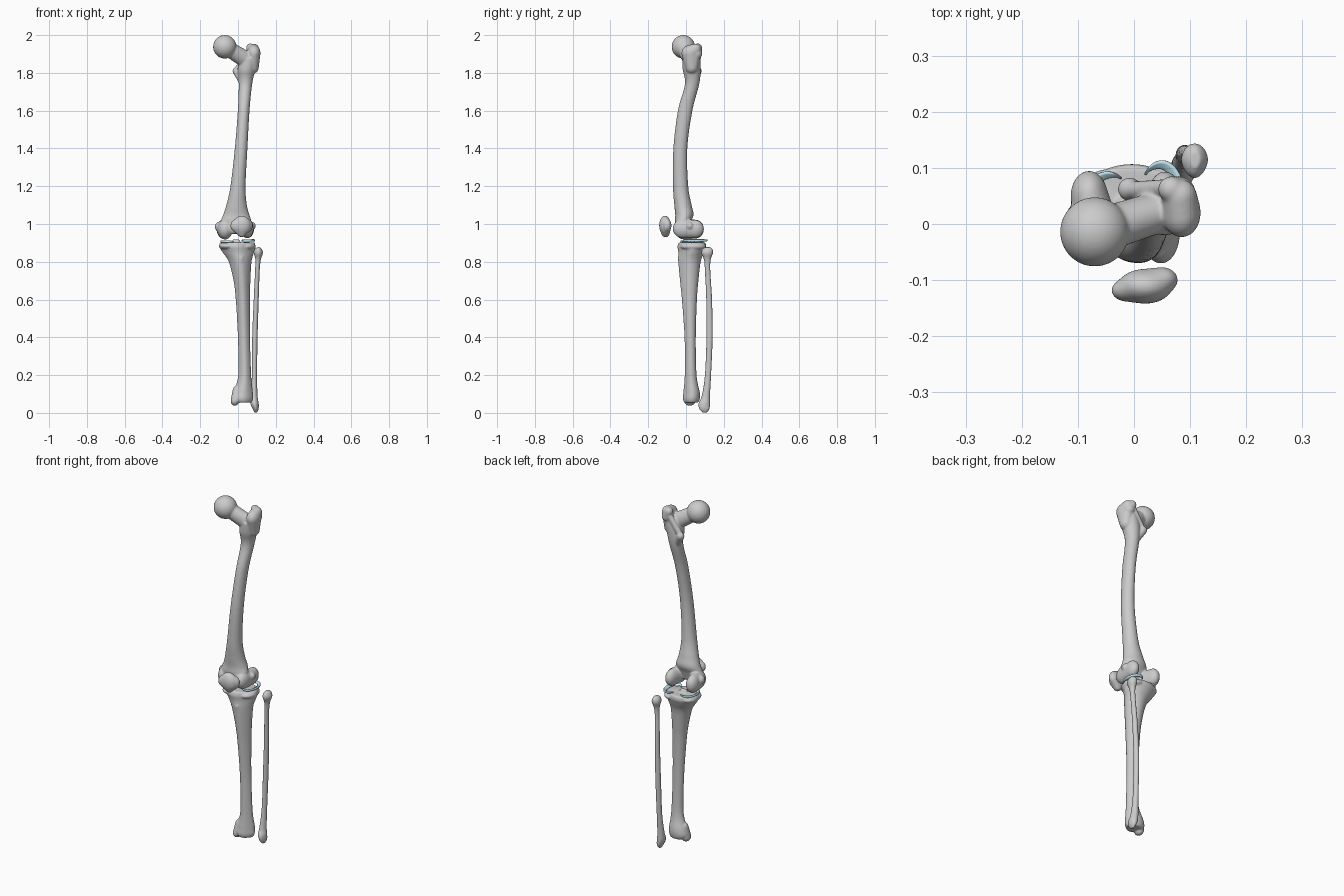
import bpy, bmesh, math
from mathutils import Vector, Matrix


def spline(rows, steps=6):
    """Catmull-Rom interpolation of section rows."""
    out = []
    for i in range(len(rows) - 1):
        p = [Vector(rows[min(max(j, 0), len(rows) - 1)]) for j in range(i - 1, i + 3)]
        for s in range(steps):
            t = s / steps
            out.append(0.5 * (2 * p[1] + (p[2] - p[0]) * t
                              + (2 * p[0] - 5 * p[1] + 4 * p[2] - p[3]) * t * t
                              + (3 * p[1] - p[0] - 3 * p[2] + p[3]) * t ** 3))
    return out + [Vector(rows[-1])]


def shaft(bm, rows, crest=0.0, n=32):
    """Loft of oval sections (z, x_min, x_max, y_min, y_max); crest narrows the front."""
    rings = []
    for z, x0, x1, y0, y1 in spline([r for r in rows]):
        ring = []
        for k in range(n):
            a = math.tau * k / n
            c, s = math.cos(a), math.sin(a)
            w = 1 - crest * max(0, -s)
            ring.append(bm.verts.new(((x0 + x1) / 2 + c * w * (x1 - x0) / 2,
                                      (y0 + y1) / 2 + s * (y1 - y0) / 2, z)))
        rings.append(ring)
    for a, b in zip(rings, rings[1:]):
        for k in range(n):
            bm.faces.new((a[k], a[(k + 1) % n], b[(k + 1) % n], b[k]))
    bm.faces.new(rings[0])
    bm.faces.new(rings[-1][::-1])


def blob(bm, *balls):
    """Convex hull around ellipsoids (centre, radii)."""
    tmp = bmesh.new()
    for c, r in balls:
        r = r if isinstance(r, tuple) else (r, r, r)
        bmesh.ops.create_uvsphere(tmp, u_segments=28, v_segments=18, radius=1,
                                  matrix=Matrix.Translation(c) @ Matrix.Diagonal((*r, 1)))
    if len(balls) > 1:
        res = bmesh.ops.convex_hull(tmp, input=tmp.verts[:])
        junk = {e for e in res["geom_interior"] + res["geom_unused"]
                if isinstance(e, bmesh.types.BMVert)}
        bmesh.ops.delete(tmp, geom=list(junk), context='VERTS')
    me = bpy.data.meshes.new("tmp")
    tmp.to_mesh(me)
    tmp.free()
    bm.from_mesh(me)
    bpy.data.meshes.remove(me)


def finish(name, bm, voxel=0.004, smooth=8):
    """Fuse the overlapping pieces into one smooth surface."""
    bmesh.ops.recalc_face_normals(bm, faces=bm.faces[:])
    me = bpy.data.meshes.new(name)
    bm.to_mesh(me)
    bm.free()
    for p in me.polygons:
        p.use_smooth = True
    ob = bpy.data.objects.new(name, me)
    bpy.context.collection.objects.link(ob)
    if voxel:
        m = ob.modifiers.new("fuse", 'REMESH')
        m.mode, m.voxel_size, m.use_smooth_shade = 'VOXEL', voxel, True
        m = ob.modifiers.new("soften", 'SMOOTH')
        m.factor, m.iterations = 0.5, smooth
    return ob


# Thigh bone: curved shaft
bm = bmesh.new()
shaft(bm, [(0.96, -0.065, 0.05, -0.05, 0.01), (1.01, -0.09, 0.07, -0.058, 0.025),
           (1.05, -0.078, 0.06, -0.057, 0.04), (1.1, -0.062, 0.047, -0.062, 0.03),
           (1.2, -0.04, 0.04, -0.069, 0.012), (1.4, -0.017, 0.05, -0.067, 0.007),
           (1.6, -0.001, 0.061, -0.043, 0.034), (1.74, 0.004, 0.075, -0.006, 0.07),
           (1.82, -0.002, 0.093, -0.018, 0.078), (1.88, 0.01, 0.105, -0.02, 0.075)])
# head and neck
blob(bm, ((-0.07, -0.014, 1.938), 0.062))
blob(bm, ((-0.055, -0.01, 1.93), 0.04), ((0.045, 0.022, 1.868), (0.045, 0.036, 0.046)))
# greater and lesser trochanters with the crest between
blob(bm, ((0.085, 0.02, 1.905), (0.034, 0.044, 0.042)), ((0.075, 0.03, 1.83), 0.035),
     ((0.082, 0.05, 1.925), 0.03))
blob(bm, ((0.066, 0.062, 1.933), 0.023), ((0.08, 0.055, 1.9), 0.03))
blob(bm, ((-0.008, 0.062, 1.81), 0.021), ((0.02, 0.045, 1.76), 0.02))
blob(bm, ((-0.003, 0.06, 1.82), 0.016), ((0.066, 0.065, 1.92), 0.016))
# condyles: front roll and rear roll each side, plus epicondyle bumps
blob(bm, ((-0.068, -0.008, 0.972), (0.04, 0.052, 0.054)),
     ((-0.08, 0.05, 0.973), (0.033, 0.045, 0.05)))
blob(bm, ((0.048, -0.015, 0.975), (0.034, 0.056, 0.05)),
     ((0.055, 0.05, 0.974), (0.03, 0.044, 0.047)))
blob(bm, ((-0.095, 0.01, 0.985), 0.028))
blob(bm, ((0.073, 0.02, 0.99), 0.021))
blob(bm, ((-0.03, -0.036, 0.985), (0.03, 0.022, 0.04)),
     ((0.03, -0.036, 0.985), (0.03, 0.024, 0.04)))
finish("thigh_bone", bm)

# Shin bone: shaft with a front crest
bm = bmesh.new()
shaft(bm, [(0.055, -0.02, 0.072, -0.01, 0.066), (0.075, -0.034, 0.08, -0.017, 0.073),
           (0.11, -0.026, 0.079, -0.014, 0.073), (0.2, 0.001, 0.07, -0.007, 0.056),
           (0.4, -0.001, 0.064, -0.008, 0.052), (0.6, -0.012, 0.064, -0.022, 0.058),
           (0.7, -0.024, 0.066, -0.032, 0.066), (0.8, -0.049, 0.072, -0.041, 0.078),
           (0.85, -0.082, 0.085, -0.041, 0.096), (0.88, -0.1, 0.092, -0.045, 0.107),
           (0.902, -0.096, 0.09, -0.038, 0.103)], crest=0.3)
# plateau rims
blob(bm, ((-0.052, 0.03, 0.883), (0.049, 0.068, 0.022)))
blob(bm, ((0.046, 0.038, 0.881), (0.048, 0.068, 0.024)))
# tuberosity, spine and inner ankle
blob(bm, ((0.015, -0.026, 0.82), 0.018), ((0.018, -0.015, 0.75), 0.017))
blob(bm, ((-0.02, 0.035, 0.908), 0.012), ((0.0, 0.035, 0.908), 0.012))
blob(bm, ((-0.017, 0.02, 0.063), (0.022, 0.03, 0.026)),
     ((-0.004, 0.025, 0.12), 0.024))
finish("shin_bone", bm)

# Calf bone: slim shaft, knobbed head, pointed outer ankle
bm = bmesh.new()
shaft(bm, [(0.001, 0.088, 0.1, 0.09, 0.11), (0.02, 0.078, 0.109, 0.071, 0.124),
           (0.05, 0.066, 0.11, 0.066, 0.127), (0.09, 0.067, 0.104, 0.083, 0.127),
           (0.2, 0.073, 0.101, 0.1, 0.133), (0.4, 0.075, 0.104, 0.108, 0.141),
           (0.6, 0.083, 0.11, 0.107, 0.138), (0.75, 0.09, 0.115, 0.1, 0.129),
           (0.81, 0.092, 0.121, 0.095, 0.131), (0.845, 0.084, 0.132, 0.082, 0.143),
           (0.865, 0.088, 0.127, 0.086, 0.141), (0.877, 0.1, 0.118, 0.1, 0.13)],
      crest=0.2)
finish("calf_bone", bm, 0.003, 5)

# Kneecap
bm = bmesh.new()
blob(bm, ((0.02, -0.111, 0.992), (0.048, 0.031, 0.052)),
     ((-0.014, -0.118, 0.99), (0.026, 0.02, 0.03)),
     ((0.05, -0.1, 0.992), (0.028, 0.023, 0.034)),
     ((0.02, -0.108, 0.947), (0.02, 0.02, 0.017)))
finish("kneecap", bm, 0.003, 8)

# Knee cartilages: wedge-section crescents, open toward the joint centre
blue = bpy.data.materials.new("cartilage_blue")
blue.diffuse_color = (0.55, 0.82, 0.92, 1)


def meniscus(name, cx, cy, cz, rx, ry, facing, span, width):
    bm = bmesh.new()
    rings, n = [], 48
    for i in range(n + 1):
        t = 2 * i / n - 1
        a = facing + t * span / 2
        f = max(0.25, 1 - abs(t) ** 4)
        ring = []
        for d, h in ((0, -0.006), (0, 0.005), (0.2, 0.009), (0.5, 0.003),
                     (1, -0.003), (0.5, -0.006)):
            w = d * width * f
            ring.append(bm.verts.new((cx + (rx - w) * math.cos(a),
                                      cy + (ry - w) * math.sin(a), cz + h * (0.5 + f / 2))))
        rings.append(ring)
    for a, b in zip(rings, rings[1:]):
        for k in range(6):
            j = (k + 1) % 6
            bm.faces.new((a[k], b[k], b[j], a[j]))
    bm.faces.new(rings[0])
    bm.faces.new(rings[-1])
    ob = finish(name, bm, voxel=0)
    ob.modifiers.new("round", 'SUBSURF').levels = 1
    ob.data.materials.append(blue)


meniscus("inner_cartilage", -0.048, 0.032, 0.906, 0.046, 0.062, math.pi, 4.4, 0.022)
meniscus("outer_cartilage", 0.05, 0.05, 0.912, 0.041, 0.064, 0.0, 5.0, 0.024)
